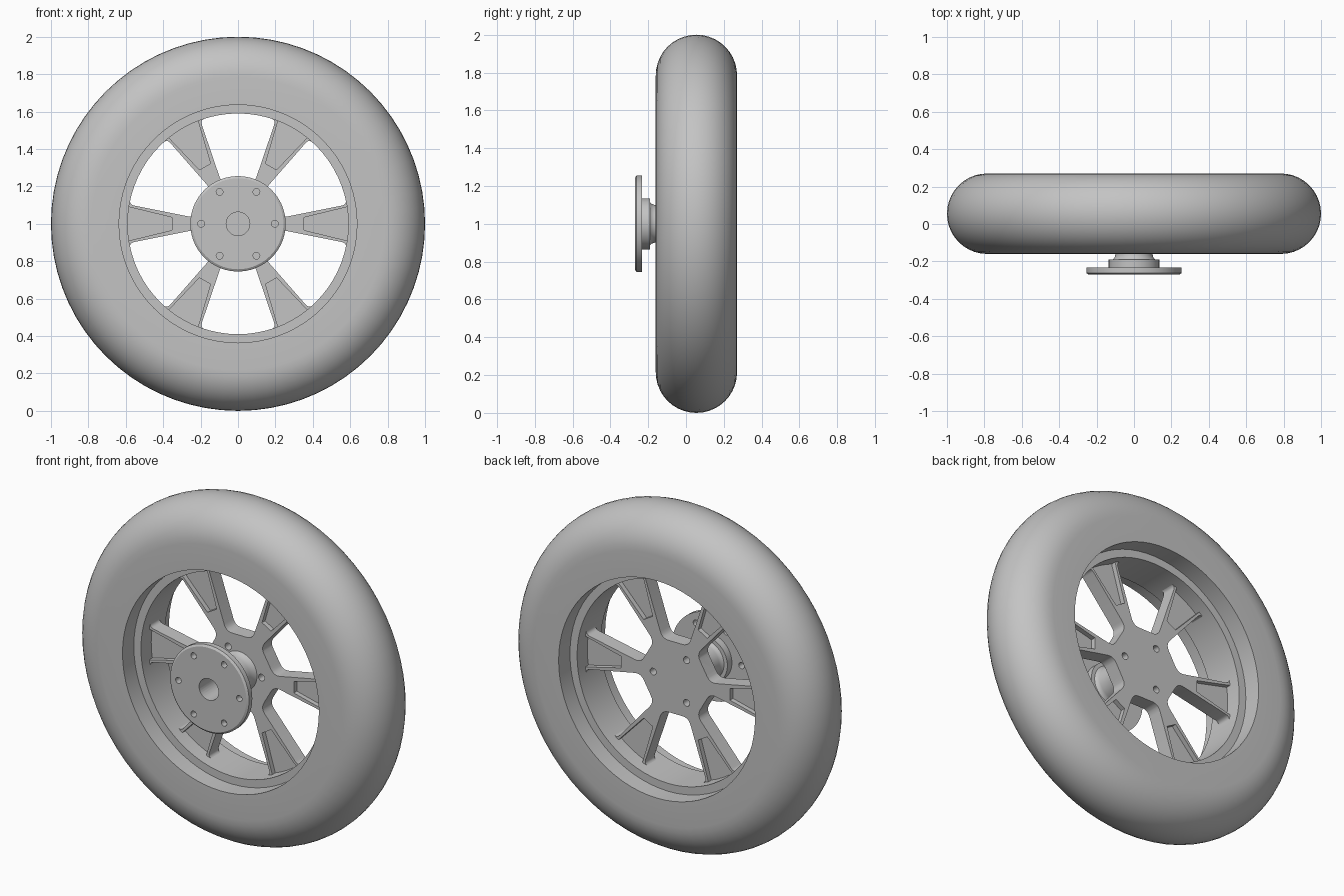
import bpy, bmesh, math
from mathutils import Vector, Matrix

if "Cube" in bpy.data.objects:
    bpy.data.objects.remove(bpy.data.objects["Cube"])

MID = 0.055          # y of the wheel's middle plane
SEG = 72

grey = bpy.data.materials.new("plain_grey")
grey.use_nodes = True
colour = (0.55, 0.55, 0.55, 1)
grey.diffuse_color = colour
grey.node_tree.nodes["Principled BSDF"].inputs["Base Color"].default_value = colour


def to_object(name, bm):
    bmesh.ops.recalc_face_normals(bm, faces=bm.faces)
    mesh = bpy.data.meshes.new(name)
    bm.to_mesh(mesh)
    bm.free()
    mesh.materials.append(grey)
    obj = bpy.data.objects.new(name, mesh)
    obj.location.z = 1
    bpy.context.collection.objects.link(obj)
    return obj


def lathe(name, profile, closed=True):
    """Turn (radius, y) points around the y axis."""
    bm = bmesh.new()
    verts = [bm.verts.new((r, y, 0)) for r, y in profile]
    pairs = list(zip(verts, verts[1:]))
    if closed:
        pairs.append((verts[-1], verts[0]))
    edges = [bm.edges.new(p) for p in pairs]
    bmesh.ops.spin(bm, geom=verts + edges, cent=(0, 0, 0), axis=(0, 1, 0),
                   angle=math.tau, steps=SEG, use_merge=True)
    bmesh.ops.remove_doubles(bm, verts=bm.verts, dist=1e-5)
    return to_object(name, bm)


def prism(bm, outline, y0, y1, turn=0):
    """Add an extruded (x, z) outline, turned around the axle."""
    rot = Matrix.Rotation(-turn, 3, "Y")
    front, back = [[bm.verts.new(rot @ Vector((x, y, z))) for x, z in outline]
                   for y in (y0, y1)]
    bm.faces.new(front)
    bm.faces.new(back[::-1])
    n = len(outline)
    for i in range(n):
        j = (i + 1) % n
        bm.faces.new((front[i], back[i], back[j], front[j]))


def circle(radius, cx=0, n=20):
    return [(cx + radius * math.cos(math.tau * i / n),
             radius * math.sin(math.tau * i / n)) for i in range(n)]


def rounded(points, cuts, steps=5):
    """Round each corner whose cut length is above zero."""
    out = []
    for i, (p, cut) in enumerate(zip(points, cuts)):
        p = Vector(p)
        if not cut:
            out.append(p)
            continue
        a = p + (Vector(points[i - 1]) - p).normalized() * cut
        b = p + (Vector(points[(i + 1) % len(points)]) - p).normalized() * cut
        for s in range(steps + 1):
            t = s / steps
            out.append(a * (1 - t) ** 2 + p * 2 * t * (1 - t) + b * t * t)
    return out


def carve(obj, cutter_bm):
    """Cut the prisms away and discard the cutter."""
    cutter = to_object("cutter", cutter_bm)
    cutter.hide_render = True
    mod = obj.modifiers.new("carve", "BOOLEAN")
    mod.operation, mod.solver, mod.object = "DIFFERENCE", "EXACT", cutter
    bpy.context.view_layer.update()
    graph = bpy.context.evaluated_depsgraph_get()
    mesh = bpy.data.meshes.new_from_object(obj.evaluated_get(graph))
    obj.modifiers.clear()
    obj.data = mesh
    bpy.data.objects.remove(cutter)


def smooth(obj):
    bpy.ops.object.select_all(action="DESELECT")
    obj.select_set(True)
    bpy.context.view_layer.objects.active = obj
    bpy.ops.object.shade_smooth_by_angle(angle=math.radians(30))


# Tyre: half-round tread with flat side walls
R = 0.215
arc = [math.pi * (i / 20 - 0.5) for i in range(21)]
tread = [(1 - R + R * math.cos(a), MID + R * math.sin(a)) for a in arc]
tyre = lathe("tyre", [(0.636, MID - R)] + tread + [(0.636, MID + R)])

# Rim barrel, set back from the tyre sides
W = 0.11
rim = lathe("rim", [(0.59, MID - W), (0.66, MID - W), (0.66, MID + W), (0.59, MID + W)])

# Spoked centre: disc with windows, pockets and bolt holes
T, WEB = 0.043, 0.015
centre = lathe("spoked_centre", [(0, MID - T), (0.62, MID - T), (0.62, MID + T), (0, MID + T)], False)
outer = [(0.592 * math.cos(math.radians(a)), 0.592 * math.sin(math.radians(a)))
         for a in (-20, -13, -6.5, 0, 6.5, 13, 20)]
window = rounded([(0.21, -0.085)] + outer + [(0.21, 0.085)],
                 [0.04, 0.03, 0, 0, 0, 0, 0, 0.03, 0.04])
pocket = [(0.353, -0.034), (0.592, -0.092), (0.592, 0.092), (0.353, 0.034)]
cut = bmesh.new()
for i in range(6):
    turn = i * math.pi / 3
    prism(cut, window, MID - 0.1, MID + 0.1, turn + math.pi / 6)
    prism(cut, pocket, MID - 0.1, MID - WEB, turn)
    prism(cut, pocket, MID + WEB, MID + 0.1, turn)
    if i % 2 == 0:
        prism(cut, circle(0.02, 0.144), MID - 0.1, MID + 0.1, turn)
carve(centre, cut)

# Axle sleeve, waisted between the wheel and its stepped collar
sleeve = lathe("axle_sleeve", [
    (0, -0.24), (0.135, -0.24), (0.135, -0.19), (0.113, -0.19), (0.104, -0.18),
    (0.1, -0.165), (0.1, -0.03), (0.104, -0.005), (0.115, 0.013), (0.115, 0.03), (0, 0.03)], False)
cut = bmesh.new()
prism(cut, circle(0.063, n=32), -0.3, -0.07)
carve(sleeve, cut)

# Mounting flange with chamfered edge, bore and six bolt holes
flange = lathe("mounting_flange", [
    (0, -0.27), (0.243, -0.27), (0.255, -0.262), (0.255, -0.232), (0, -0.232)], False)
cut = bmesh.new()
prism(cut, circle(0.063, n=32), -0.3, -0.2)
for i in range(6):
    prism(cut, circle(0.018, 0.197), -0.3, -0.2, i * math.pi / 3)
carve(flange, cut)

for part in (tyre, rim, centre, sleeve, flange):
    smooth(part)
